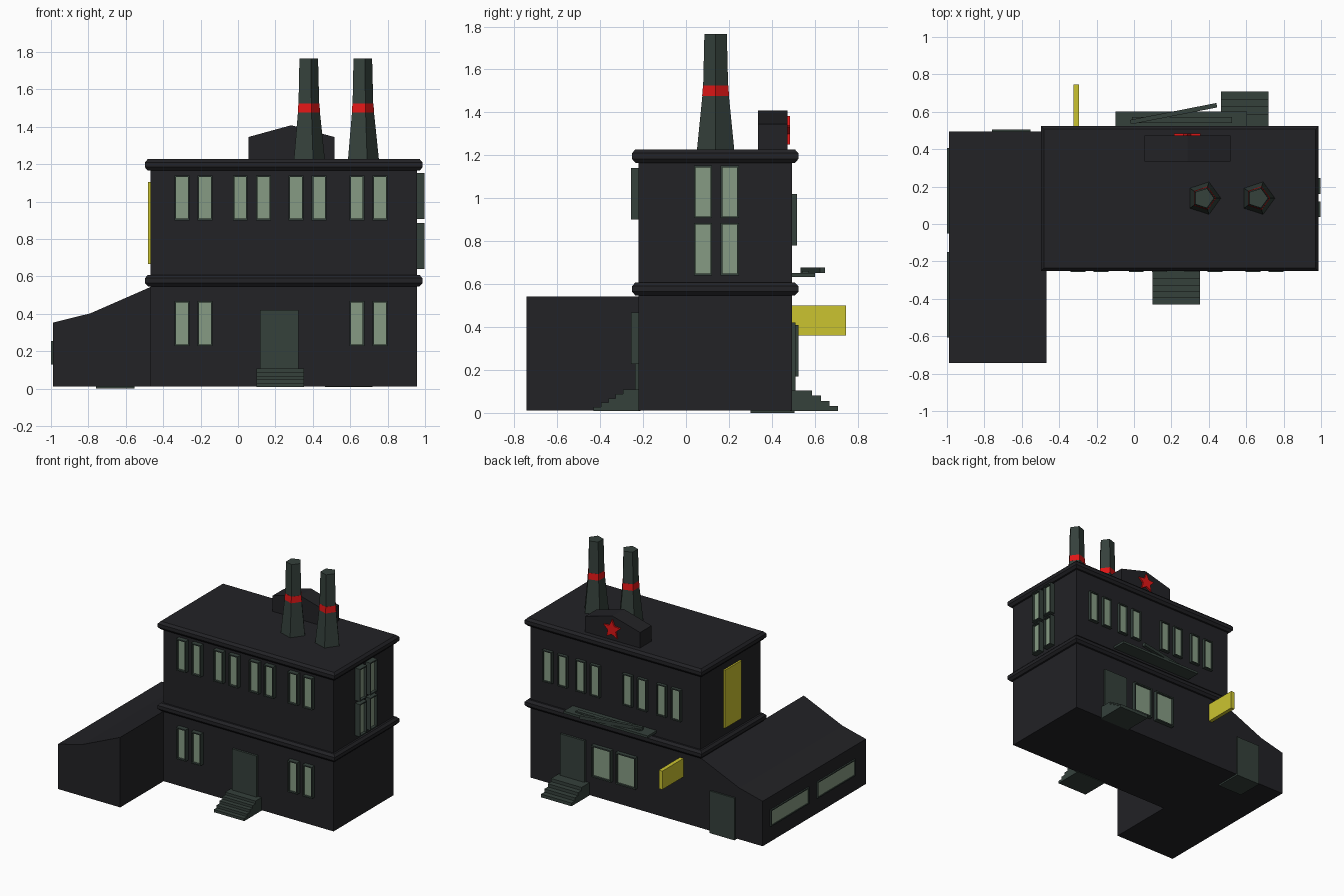
import bpy, bmesh, math
from mathutils import Vector, Matrix

if "Cube" in bpy.data.objects:
    bpy.data.objects.remove(bpy.data.objects["Cube"])


def material(name, r, g, b):
    m = bpy.data.materials.new(name)
    m.diffuse_color = (r, g, b, 1)
    m.use_nodes = True
    m.node_tree.nodes["Principled BSDF"].inputs["Base Color"].default_value = m.diffuse_color
    return m


WALL = material("dark_wall", 0.016, 0.016, 0.019)
TRIM = material("green_grey_trim", 0.035, 0.052, 0.044)
GLASS = material("pale_glass", 0.24, 0.33, 0.23)
RED = material("red", 0.75, 0.008, 0.008)
YELLOW = material("yellow", 0.60, 0.55, 0.03)


def finish(name, bm, *mats):
    bmesh.ops.recalc_face_normals(bm, faces=bm.faces)
    mesh = bpy.data.meshes.new(name)
    bm.to_mesh(mesh)
    bm.free()
    for m in mats:
        mesh.materials.append(m)
    ob = bpy.data.objects.new(name, mesh)
    bpy.context.collection.objects.link(ob)
    return ob


def cube(bm, lo, hi):
    lo, hi = Vector(lo), Vector(hi)
    mat = Matrix.Translation((lo + hi) / 2) @ Matrix.Diagonal((*(hi - lo), 1))
    bmesh.ops.create_cube(bm, size=1, matrix=mat)


def box(name, lo, hi, mat):
    bm = bmesh.new()
    cube(bm, lo, hi)
    return finish(name, bm, mat)


def loft(name, rings, mat):
    """Closed solid through a list of equal-length point rings."""
    bm = bmesh.new()
    vs = [[bm.verts.new(p) for p in ring] for ring in rings]
    n = len(vs[0])
    for a, b in zip(vs, vs[1:]):
        for i in range(n):
            bm.faces.new((a[i], a[(i + 1) % n], b[(i + 1) % n], b[i]))
    bm.faces.new(vs[0])
    bm.faces.new(vs[-1])
    return finish(name, bm, mat)


def window(name, pos, w, h, depth, angle, frame=0.012):
    """Framed pane; pos is the middle of the pane on the wall, angle 0 faces the front."""
    bm = bmesh.new()
    cube(bm, (-w / 2, -depth, -h / 2), (w / 2, 0.01, h / 2))
    bm.normal_update()
    pane = min(bm.faces, key=lambda f: f.normal.y)
    bmesh.ops.inset_region(bm, faces=[pane], thickness=frame)
    pane.material_index = 1
    # raised frame around a recessed pane
    ring = bmesh.ops.extrude_face_region(bm, geom=[pane])
    bmesh.ops.delete(bm, geom=[pane], context='FACES_ONLY') if pane.is_valid else None
    for v in (g for g in ring["geom"] if isinstance(g, bmesh.types.BMVert)):
        v.co.y += depth * 0.5
    ob = finish(name, bm, TRIM, GLASS)
    ob.data.polygons.foreach_set("material_index", [
        1 if abs(p.normal.y) > 0.9 and abs(p.center.y + depth * 0.5) < 1e-4 else 0
        for p in ob.data.polygons])
    ob.location = pos
    ob.rotation_euler.z = math.radians(angle)


# main body
X0, X1, Y0, Y1 = -0.468, 0.957, -0.222, 0.494
box("main_walls", (X0, Y0, 0.012), (X1, Y1, 1.18), WALL)


# chamfered ledges around both storeys
def ledge(name, z, h):
    rings = []
    for o, dz in ((0.014, 0), (0.03, 0.3), (0.03, 0.72), (0.014, 1)):
        zz = z + dz * h
        rings.append([(X0 - o, Y0 - o, zz), (X1 + o, Y0 - o, zz),
                      (X1 + o, Y1 + o, zz), (X0 - o, Y1 + o, zz)])
    loft(name, rings, WALL)


ledge("middle_ledge", 0.547, 0.06)
ledge("roof_ledge", 1.165, 0.062)

# side wing with a bent lean-to roof
wing = [(-0.989, 0.012), (-0.468, 0.012), (-0.468, 0.543), (-0.79, 0.402), (-0.989, 0.353)]
loft("side_wing", [[(x, y, z) for x, z in wing] for y in (-0.743, 0.494)], WALL)

# front windows
pairs = (-0.30, 0.012, 0.31, 0.635)
for i, x in enumerate(pairs):
    for j in (0, 1):
        xx = x + j * 0.124
        window(f"front_upper_window_{i}_{j}", (xx, Y0, 1.02), 0.08, 0.24, 0.035, 0)
        if i in (0, 3):
            window(f"front_lower_window_{i}_{j}", (xx, Y0, 0.348), 0.08, 0.24, 0.035, 0)

# right windows
for i, y in enumerate((0.079, 0.204)):
    for j, z in enumerate((0.763, 1.03)):
        window(f"right_window_{i}_{j}", (X1, y, z), 0.085, 0.245, 0.041, 90)

# back windows
for i, x in enumerate((0.805, 0.53, 0.135, -0.15)):
    for j in (0, 1):
        window(f"back_upper_window_{i}_{j}", (x - j * 0.124, Y1, 0.90), 0.08, 0.24, 0.024, 180)
for i, x in enumerate((0.347, 0.143)):
    window(f"back_large_window_{i}", (x, Y1, 0.29), 0.165, 0.24, 0.03, 180, 0.014)

# wing windows
for i, y in enumerate((-0.378, 0.178)):
    window(f"wing_window_{i}", (-0.989, y, 0.192), 0.455, 0.125, 0.011, -90)

# doors
box("front_door", (0.118, Y0 - 0.016, 0.10), (0.323, 0, 0.42), TRIM)
box("back_door", (0.495, 0.3, 0.10), (0.70, Y1 + 0.016, 0.42), TRIM)
box("wing_door", (-0.76, 0.3, 0.0), (-0.553, Y1 + 0.012, 0.32), TRIM)


# stairs from a stepped profile
def stairs(name, x0, x1, wall, out, tread, n, top):
    s = 1 if out > wall else -1
    prof = [(wall, 0.008), (out, 0.008)]
    for i in range(n):
        z = 0.008 + (top - 0.008) * (i + 1) / n
        y = out - s * tread * i
        prof += [(y, prof[-1][1]), (y, z)] if i else [(y, z)]
    prof.append((wall, top))
    loft(name, [[(x, y, z) for y, z in prof] for x in (x0, x1)], TRIM)


stairs("front_stairs", 0.098, 0.353, Y0 + 0.01, -0.43, 0.034, 5, 0.108)
stairs("back_stairs", 0.465, 0.72, Y1 - 0.01, 0.708, 0.04, 4, 0.105)

# canopy over the back entrance, with loose boards on top
box("back_canopy", (-0.10, 0.48, 0.634), (0.605, 0.602, 0.652), TRIM)
box("canopy_board", (-0.01, 0.54, 0.652), (0.525, 0.572, 0.662), TRIM)
board = box("slanted_board", (-0.235, -0.012, -0.013), (0.235, 0.012, 0.013), TRIM)
board.location = (0.212, 0.59, 0.665)
board.rotation_euler.z = math.atan2(0.09, 0.46)

# yellow signs
box("hanging_sign", (-0.324, 0.48, 0.36), (-0.294, 0.746, 0.50), YELLOW)
box("wall_banner", (-0.481, 0.02, 0.665), (-0.46, 0.22, 1.105), YELLOW)

# gabled roof parapet
gable = [(0.055, 1.22), (0.515, 1.22), (0.515, 1.345), (0.285, 1.408), (0.055, 1.345)]
loft("roof_parapet", [[(x, y, z) for x, z in gable] for y in (0.335, 0.472)], WALL)

# five-pointed ornament on the parapet
star = []
for i in range(10):
    r, a = (0.074, 0.035)[i % 2], math.pi / 2 + i * math.pi / 5
    star.append((0.285 + r * math.cos(a), 1.31 + r * math.sin(a)))
loft("roof_star", [[(x, y, z) for x, z in star] for y in (0.465, 0.484)], RED)


# five-sided chimneys with a red band
def stack(name, x, profile, mat):
    loft(name, [[(x + r * math.cos(i * math.tau / 5), 0.138 + r * math.sin(i * math.tau / 5), z)
                 for i in range(5)] for r, z in profile], mat)


for i, x in enumerate((0.373, 0.662)):
    stack(f"chimney_base_{i}", x, [(0.092, 1.22), (0.065, 1.477)], TRIM)
    stack(f"chimney_band_{i}", x, [(0.066, 1.477), (0.062, 1.525)], RED)
    stack(f"chimney_top_{i}", x, [(0.061, 1.525), (0.055, 1.765)], TRIM)
